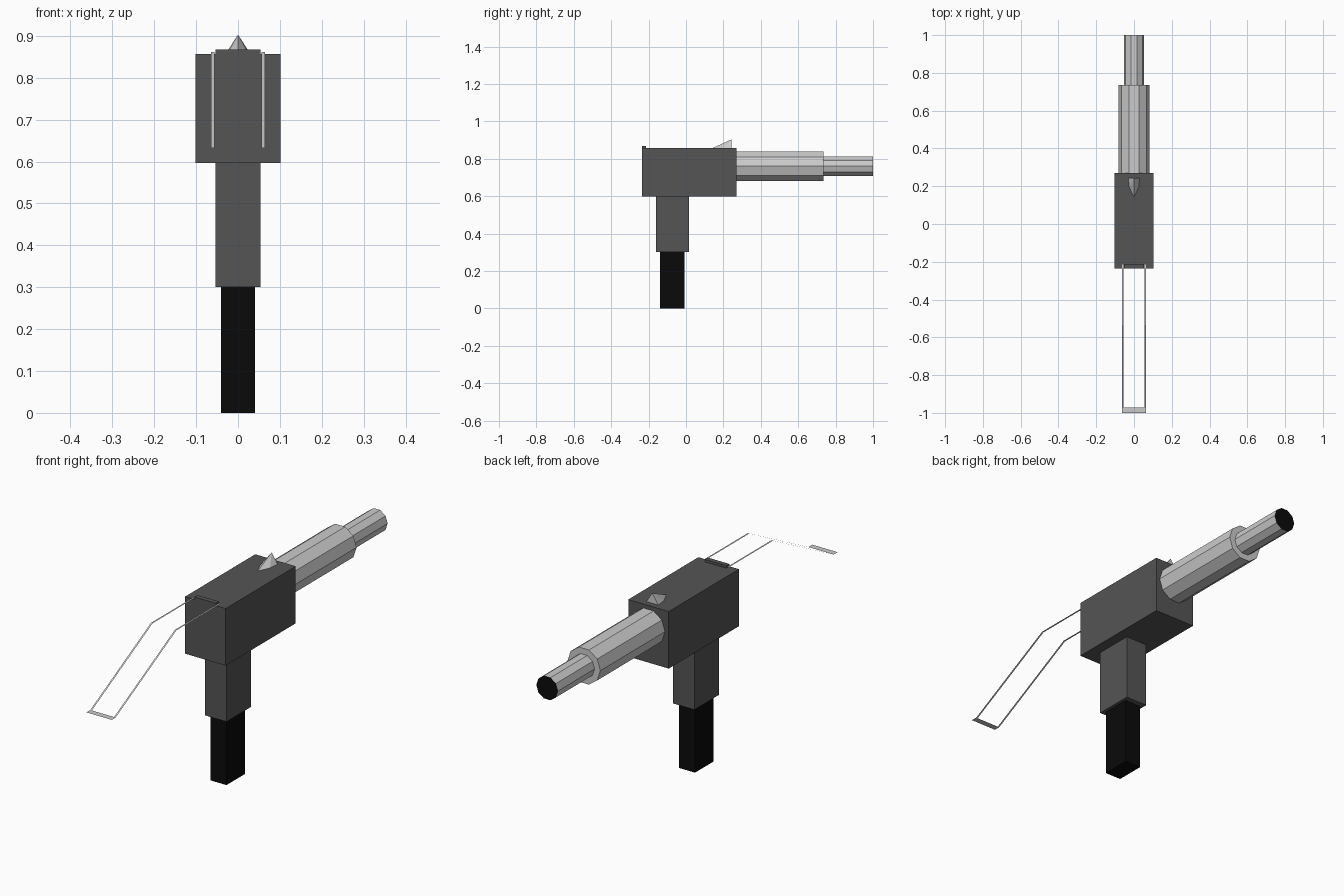
import bpy, math

if "Cube" in bpy.data.objects:
    bpy.data.objects.remove(bpy.data.objects["Cube"])


def material(name, v):
    m = bpy.data.materials.new(name)
    m.diffuse_color = (v, v, v, 1)
    m.use_nodes = True
    m.node_tree.nodes["Principled BSDF"].inputs["Base Color"].default_value = m.diffuse_color
    return m


DARK = material("dark_metal", 0.09)
BLACK = material("black", 0.003)


def mesh_object(name, verts, faces, mat=None):
    me = bpy.data.meshes.new(name)
    me.from_pydata(verts, [], faces)
    me.update()
    ob = bpy.data.objects.new(name, me)
    bpy.context.collection.objects.link(ob)
    if mat:
        me.materials.append(mat)
    return ob


def box(name, half_x, y0, y1, z0, z1, mat):
    v = [(x, y, z) for z in (z0, z1)
         for x, y in ((-half_x, y0), (half_x, y0), (half_x, y1), (-half_x, y1))]
    sides = [(i, (i + 1) % 4, (i + 1) % 4 + 4, i + 4) for i in range(4)]
    return mesh_object(name, v, [(3, 2, 1, 0), (4, 5, 6, 7)] + sides, mat)


def tube(name, r, y0, y1, z, n=10):
    # Ten-sided prism along y, last face is the front cap
    v = [(r * math.cos(i * math.tau / n), y, z + r * math.sin(i * math.tau / n))
         for y in (y0, y1) for i in range(n)]
    sides = [(i, i + n, (i + 1) % n + n, (i + 1) % n) for i in range(n)]
    return mesh_object(name, v, sides + [tuple(range(n)), tuple(range(2 * n - 1, n - 1, -1))])


# Receiver, grip and magazine
box("receiver", 0.102, -0.235, 0.27, 0.597, 0.857, DARK)
box("grip", 0.054, -0.16, 0.017, 0.30, 0.597, DARK)
box("magazine", 0.04, -0.14, -0.008, 0.0, 0.30, BLACK)

# Barrel with black muzzle opening
tube("barrel_shroud", 0.083, 0.27, 0.735, 0.76)
barrel = tube("barrel", 0.054, 0.735, 1.0, 0.76)
barrel.data.materials.append(None)
barrel.data.materials.append(BLACK)
barrel.data.polygons[-1].material_index = 1

# Front sight: pointed fin with upright front
base = [(0.03, 0.243), (-0.03, 0.243), (-0.025, 0.195), (0, 0.142), (0.025, 0.195)]
mesh_object("front_sight", [(x, y, 0.857) for x, y in base] + [(0, 0.243, 0.903)],
            [(4, 3, 2, 1, 0)] + [(i, (i + 1) % 5, 5) for i in range(5)])

# Stock hinge
box("stock_hinge", 0.054, -0.235, -0.213, 0.857, 0.868, DARK)

# Folding wire stock: two thin flat strips joined by a butt strip
path = [(-0.215, 0.862), (-0.535, 0.862), (-0.972, 0.632)]
verts, faces = [], []
for x0, x1 in ((-0.064, -0.056), (0.056, 0.064)):
    k = len(verts)
    for y, z in path:
        verts += [(x0, y, z), (x1, y, z)]
    faces += [(k + i, k + i + 2, k + i + 3, k + i + 1) for i in (0, 2)]
k = len(verts)
verts += [(-0.064, -1.0, 0.632), (0.064, -1.0, 0.632)]
faces.append((4, k, k + 1, 11, 10, 5))
mesh_object("wire_stock", verts, faces)
